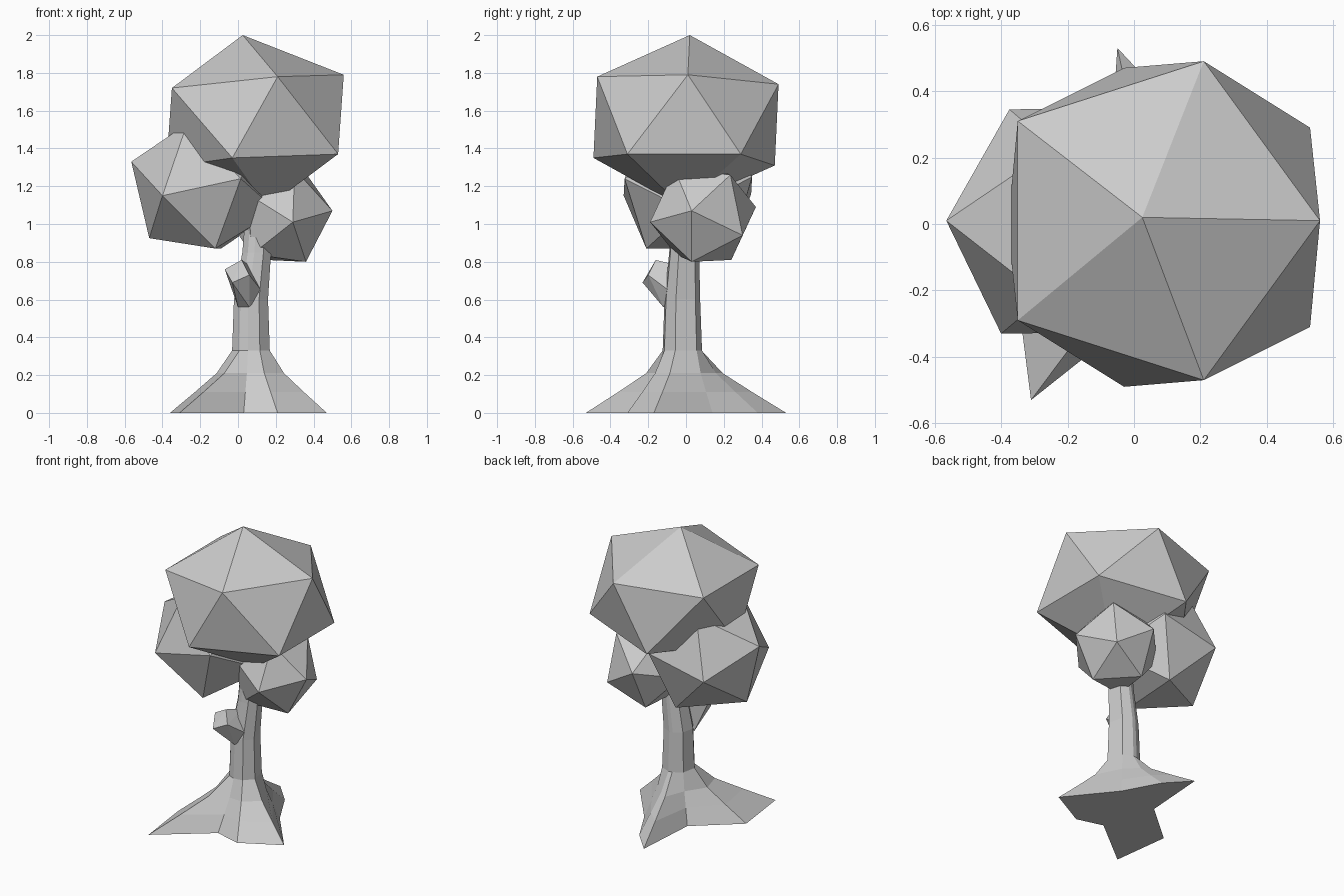
import bpy
import bmesh
from mathutils import Vector

cube = bpy.data.objects.get("Cube")
if cube:
    bpy.data.objects.remove(cube, do_unlink=True)

GREY = (0.6, 0.6, 0.6, 1.0)
mat = bpy.data.materials.new("plain_grey")
mat.use_nodes = True
mat.diffuse_color = GREY
mat.node_tree.nodes["Principled BSDF"].inputs["Base Color"].default_value = GREY


def finish(bm, name):
    bmesh.ops.recalc_face_normals(bm, faces=bm.faces)
    mesh = bpy.data.meshes.new(name)
    bm.to_mesh(mesh)
    bm.free()
    mesh.materials.append(mat)
    obj = bpy.data.objects.new(name, mesh)
    bpy.context.collection.objects.link(obj)
    return obj


def hull(name, points):
    bm = bmesh.new()
    verts = [bm.verts.new(p) for p in points]
    bmesh.ops.convex_hull(bm, input=verts)
    return finish(bm, name)


def foliage(name, center, half):
    """Twenty-sided clump: six corners, mirrored through the center."""
    c = Vector(center)
    pts = [Vector(p) for p in half]
    return hull(name, pts + [2 * c - p for p in pts])


# Foliage clumps
foliage("crown_foliage", (0.09, 0.0, 1.545), [
    (0.025, 0.02, 2.0), (0.56, 0.01, 1.79), (0.21, 0.49, 1.74),
    (-0.35, 0.31, 1.72), (-0.35, -0.29, 1.72), (0.21, -0.47, 1.78)])
foliage("large_side_foliage", (-0.18, 0.01, 1.20), [
    (-0.565, 0.01, 1.33), (-0.40, -0.33, 1.15), (-0.27, -0.22, 1.53),
    (-0.24, 0.23, 1.53), (-0.375, 0.345, 1.16), (-0.47, 0.01, 0.925)])
foliage("small_side_foliage", (0.22, 0.09, 1.05), [
    (0.50, 0.03, 1.07), (0.29, -0.19, 1.01), (0.36, 0.03, 0.80),
    (0.39, 0.30, 0.94), (0.365, 0.235, 1.26), (0.30, -0.06, 1.29)])

# Trunk: star-shaped root outline lofted into a leaning column
roots = [Vector(p) for p in [
    (0.47, -0.17), (0.22, 0.14), (0.09, 0.38), (-0.05, 0.53), (-0.08, 0.10),
    (-0.36, -0.14), (-0.31, -0.53), (0.03, -0.26), (0.21, -0.31)]]
middle = Vector((0.07, -0.02))
sides = [(p - middle).normalized() for p in roots]
collar = [middle + d * 0.105 for d in sides]

rings = []
for blend, z in [(0, 0), (0.4, 0.11), (0.75, 0.21), (1, 0.33)]:
    rings.append([(*p.lerp(q, blend), z) for p, q in zip(roots, collar)])
for x, y, z, r in [(0.07, -0.02, 0.60, 0.095), (0.10, -0.01, 0.85, 0.08),
                   (0.12, 0.0, 1.2, 0.07)]:
    rings.append([(x + d.x * r, y + d.y * r, z) for d in sides])

bm = bmesh.new()
loops = [[bm.verts.new(p) for p in ring] for ring in rings]
n = len(roots)
for low, high in zip(loops, loops[1:]):
    for i in range(n):
        j = (i + 1) % n
        bm.faces.new((low[i], low[j], high[j], high[i]))
bm.faces.new(loops[0][::-1])
bm.faces.new(loops[-1])
finish(bm, "trunk_and_roots")

# Cut branch stub on the trunk
hull("branch_stub", [
    (-0.07, -0.15, 0.76), (0.02, -0.16, 0.81), (0.06, -0.20, 0.73),
    (-0.03, -0.23, 0.69), (0.0, -0.09, 0.56), (0.06, -0.12, 0.56),
    (0.13, -0.08, 0.64), (0.06, -0.04, 0.78)])
